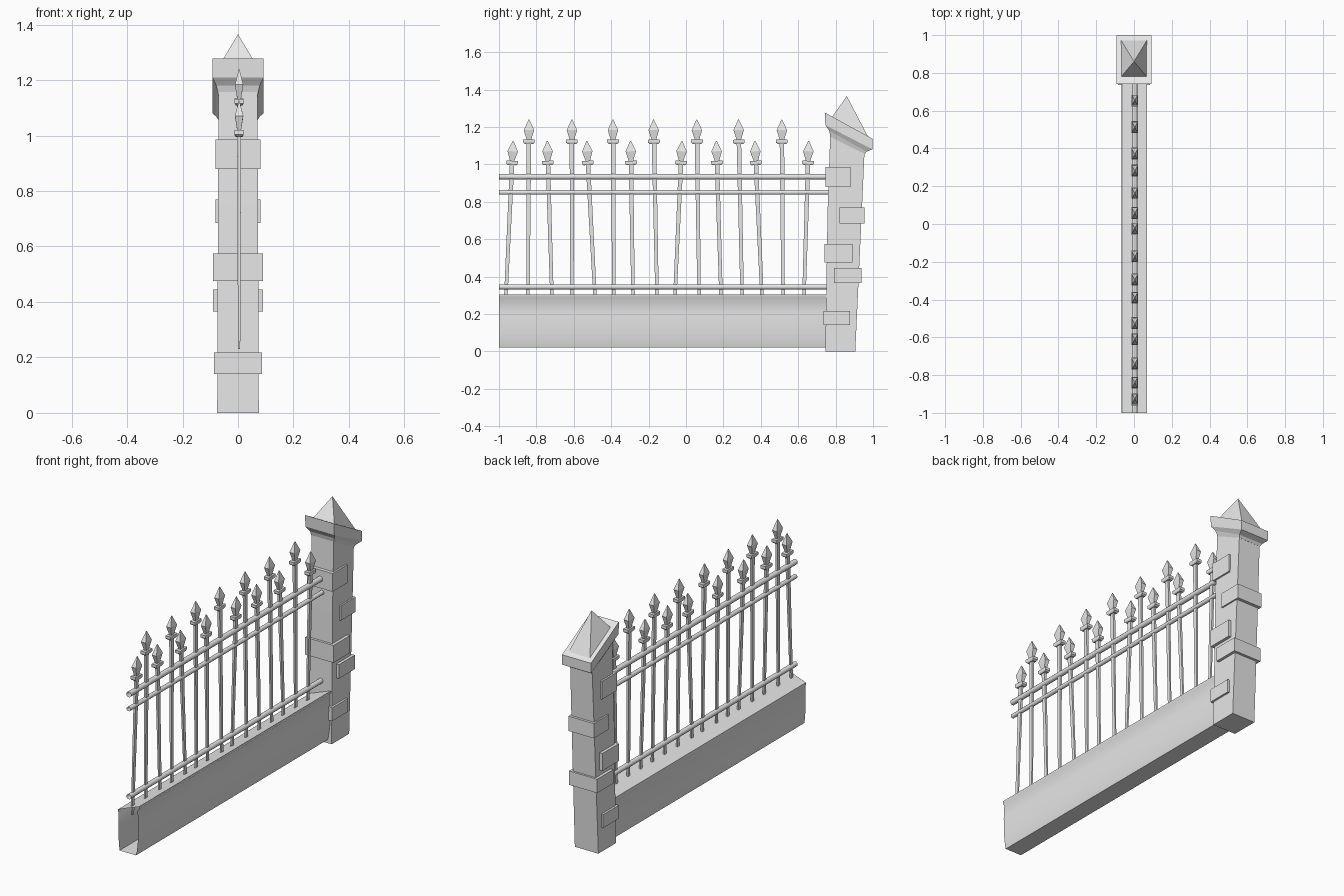
import bpy, bmesh, math
from mathutils import Matrix, Vector

cube = bpy.data.objects.get("Cube")
if cube:
    bpy.data.objects.remove(cube, do_unlink=True)

# One plain stone grey for everything
grey = bpy.data.materials.new("light grey")
grey.use_nodes = True
COLOR = (0.8, 0.8, 0.8, 1)
grey.diffuse_color = COLOR
grey.node_tree.nodes["Principled BSDF"].inputs["Base Color"].default_value = COLOR


def finish(name, bm, smooth=None, recalc=True):
    if recalc:
        bmesh.ops.recalc_face_normals(bm, faces=bm.faces)
    mesh = bpy.data.meshes.new(name)
    bm.to_mesh(mesh)
    bm.free()
    mesh.materials.append(grey)
    obj = bpy.data.objects.new(name, mesh)
    bpy.context.collection.objects.link(obj)
    if smooth:
        bpy.ops.object.select_all(action='DESELECT')
        obj.select_set(True)
        bpy.context.view_layer.objects.active = obj
        bpy.ops.object.shade_smooth_by_angle(angle=math.radians(smooth))
    return obj


def loft(bm, rings, cap_start=True, cap_end=True):
    """Skin a stack of closed rings with equal point counts."""
    loops = [[bm.verts.new(p) for p in ring] for ring in rings]
    for a, b in zip(loops, loops[1:]):
        n = len(a)
        for i in range(n):
            j = (i + 1) % n
            bm.faces.new((a[i], a[j], b[j], b[i]))
    if cap_start:
        bm.faces.new(loops[0][::-1])
    if cap_end:
        bm.faces.new(loops[-1])
    return loops


def slant_ring(y0, z0, y1, z1, hx):
    """Rectangle that slopes from its front edge to its back edge."""
    return [(-hx, y0, z0), (hx, y0, z0), (hx, y1, z1), (-hx, y1, z1)]


def flat_ring(hx, hy, z):
    return slant_ring(-hy, z, hy, z, hx)


# Leaning pillar
bm = bmesh.new()
loft(bm, [slant_ring(0.745, 0, 0.905, 0, 0.075),
          slant_ring(0.757, 0.75, 0.94, 0.75, 0.072),
          slant_ring(0.772, 1.18, 0.955, 1.08, 0.07)])
finish("pillar", bm)

# Tilted cap with a cornice below
bm = bmesh.new()
loft(bm, [slant_ring(0.774, 1.145, 0.956, 1.055, 0.07),
          slant_ring(0.765, 1.18, 0.965, 1.068, 0.078),
          slant_ring(0.745, 1.21, 0.997, 1.08, 0.092),
          slant_ring(0.742, 1.277, 0.997, 1.137, 0.092)])
finish("pillar_cap", bm)

# Pyramid on the cap
bm = bmesh.new()
base = [bm.verts.new(p) for p in slant_ring(0.78, 1.252, 0.972, 1.15, 0.068)]
apex = bm.verts.new((0, 0.86, 1.365))
bm.faces.new(base[::-1])
for i in range(4):
    bm.faces.new((base[i], base[(i + 1) % 4], apex))
finish("pillar_point", bm)

# Stone blocks gripping alternate sides of the pillar
blocks = [(0.745, 0.88, 0.88, 0.985, 0.081), (0.82, 0.955, 0.685, 0.77, 0.081),
          (0.74, 0.89, 0.475, 0.575, 0.09), (0.79, 0.937, 0.365, 0.445, 0.09),
          (0.735, 0.877, 0.14, 0.217, 0.086)]
for n, (y0, y1, z0, z1, hx) in enumerate(blocks):
    bm = bmesh.new()
    loft(bm, [slant_ring(y0, z0, y1, z0, hx), slant_ring(y0, z1, y1, z1, hx)])
    finish(f"pillar_block_{n + 1}", bm)

# Low wall: a hollow shell with a sloping top and open ends
profile = [(0.069, 0.305), (0.069, 0.292), (0.06, 0.28), (0.064, 0.2), (0.062, 0.1),
           (0.055, 0.04), (0.05, 0.02), (-0.055, 0.02), (-0.062, 0.1),
           (-0.06, 0.235), (-0.066, 0.245), (-0.064, 0.255)]
bm = bmesh.new()
loft(bm, [[(x, y, z) for x, z in profile] for y in (-1, 0.77)], False, False)
finish("low_wall", bm, 50)

# Three rails, open tubes
for name, z, r in (("bottom_rail", 0.345, 0.015), ("middle_rail", 0.85, 0.013),
                   ("top_rail", 0.934, 0.016)):
    bm = bmesh.new()
    octagon = [(math.cos(math.tau * (i + 0.5) / 8), math.sin(math.tau * (i + 0.5) / 8))
               for i in range(8)]
    loft(bm, [[(0.003 + r * c, y, z + r * s) for c, s in octagon]
              for y in (-1, 0.78)], False, False)
    finish(name, bm, 60)

# Leaning spears, short and tall in turn: (y at the wall, y at the collar)
spears = [(-0.963, -0.93), (-0.845, -0.84), (-0.717, -0.738), (-0.61, -0.61),
          (-0.487, -0.524), (-0.385, -0.39), (-0.283, -0.294), (-0.155, -0.171),
          (-0.059, -0.027), (0.07, 0.059), (0.187, 0.166), (0.3, 0.283),
          (0.406, 0.374), (0.519, 0.513), (0.631, 0.652)]
for n, (foot, head) in enumerate(spears):
    collar = 1.113 if n % 2 else 1.0
    lean = math.atan2(head - foot, collar - 0.3)
    length = (collar - 0.23) / math.cos(lean)
    bm = bmesh.new()
    # Shaft
    loft(bm, [flat_ring(0.004, 0.009, 0), flat_ring(0.007, 0.012, length)])
    # Collar
    loft(bm, [flat_ring(0.012, 0.023, length - 0.004), flat_ring(0.016, 0.031, length + 0.003),
              flat_ring(0.016, 0.031, length + 0.019)])
    # Leaf-shaped point
    loft(bm, [flat_ring(0.007, 0.012, length + 0.019), flat_ring(0.015, 0.028, length + 0.07),
              flat_ring(0.001, 0.002, length + 0.126)])
    start = foot - math.tan(lean) * 0.07
    bm.transform(Matrix.Translation(Vector((0.004, start, 0.23)))
                 @ Matrix.Rotation(-lean, 4, 'X'))
    finish(f"spear_{n + 1}", bm)
